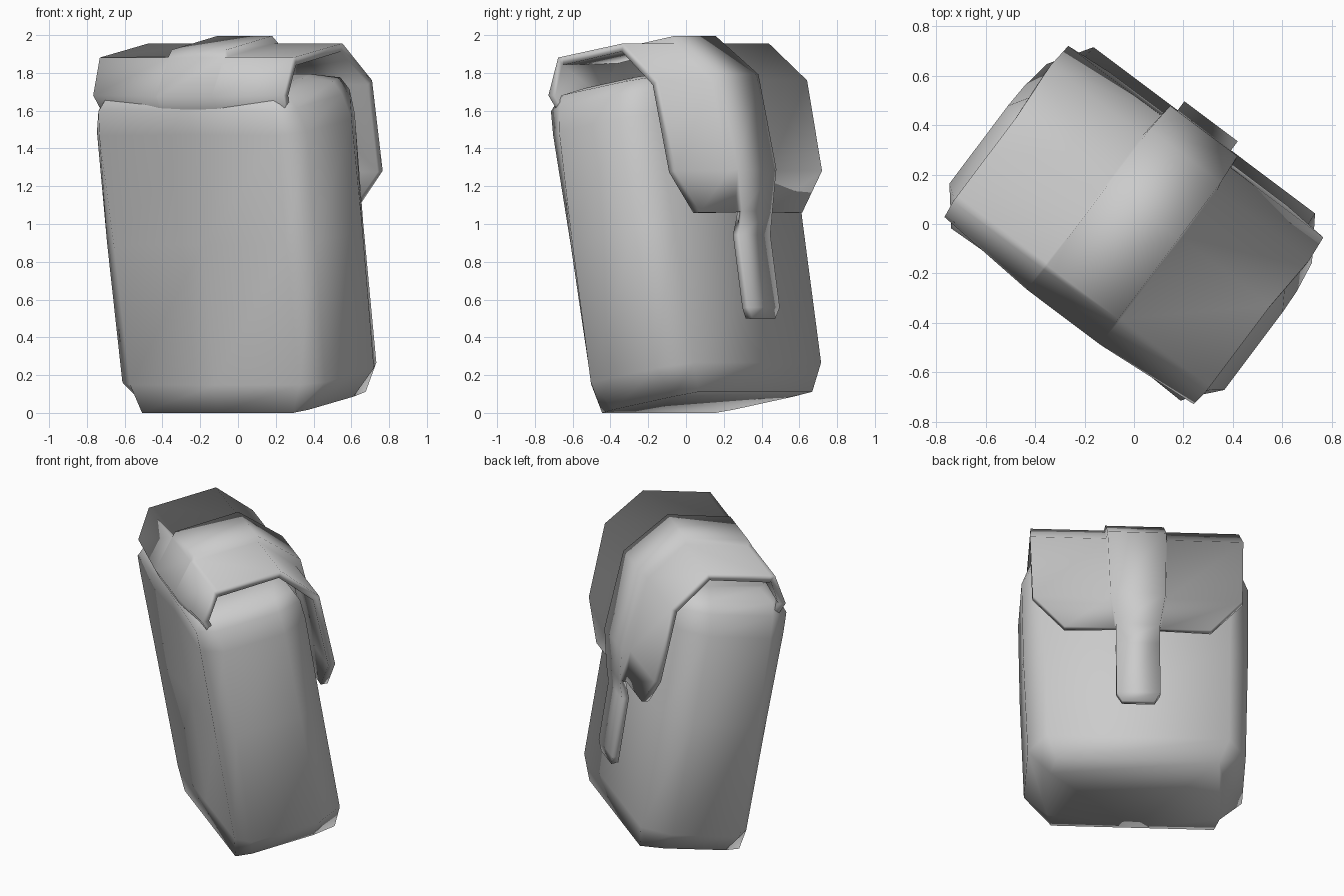
import bpy, bmesh, math
from mathutils import Matrix

cube = bpy.data.objects.get("Cube")
if cube:
    bpy.data.objects.remove(cube, do_unlink=True)

# Single cloth colour
cloth = bpy.data.materials.new("grey_cloth")
cloth.use_nodes = True
GREY = (0.6, 0.6, 0.6, 1)
cloth.diffuse_color = GREY
cloth.node_tree.nodes["Principled BSDF"].inputs["Base Color"].default_value = GREY

# The bag is turned and leans back, resting on its rear bottom edge
PLACE = (Matrix.Rotation(math.radians(-36.9), 4, 'Z')
         @ Matrix.Translation((0, -0.18, 0))
         @ Matrix.Rotation(math.radians(9.9), 4, 'X'))


def finish(bm, name):
    """Turn a bmesh into a placed, smooth shaded object."""
    for f in bm.faces:
        f.smooth = True
    bm.transform(PLACE)
    mesh = bpy.data.meshes.new(name)
    bm.to_mesh(mesh)
    bm.free()
    mesh.materials.append(cloth)
    obj = bpy.data.objects.new(name, mesh)
    bpy.context.collection.objects.link(obj)
    return obj


def build_body(rings):
    """Sections: height, corner width, side width, four depths, back hollow."""
    bm = bmesh.new()
    loops = []
    for w, corner, side, back, back_side, front_side, front, hollow in rings:
        half = [(corner, back), (side, back_side), (side, front_side), (corner, front)]
        pts = half + [(-u, v) for u, v in reversed(half)] + [(0, back + hollow)]
        loops.append([bm.verts.new((u, v, w)) for u, v in pts])
    for a, b in zip(loops, loops[1:]):
        for i in range(len(a)):
            j = (i + 1) % len(a)
            bm.faces.new((a[i], a[j], b[j], b[i]))
    bm.faces.new(loops[0])
    bm.faces.new(loops[-1])
    bmesh.ops.recalc_face_normals(bm, faces=bm.faces)
    return finish(bm, "bag_body")


def build_flap(rows, tongue):
    """Flap sheet with a raised strap down the middle that runs on as a tongue."""
    bm = bmesh.new()
    grid = []
    for end_u, end_v, v, w, lift_v, lift_w, strap_u in rows:
        half = [(end_u, end_v, w), (strap_u + 0.008, v, w),
                (strap_u, v + lift_v, w + lift_w)]
        pts = [(-u, d, h) for u, d, h in half] + half[::-1]
        grid.append([bm.verts.new(p) for p in pts])
    for a, b in zip(grid, grid[1:]):
        for i in range(5):
            bm.faces.new((a[i], a[i + 1], b[i + 1], b[i]))
    left, right = grid[-1][2], grid[-1][3]
    for u, v, w in tongue:
        l, r = bm.verts.new((-u, v, w)), bm.verts.new((u, v, w))
        bm.faces.new((left, right, r, l))
        left, right = l, r
    obj = finish(bm, "flap_and_strap")
    solid = obj.modifiers.new("thickness", 'SOLIDIFY')
    solid.thickness = 0.045
    solid.offset = -1
    return obj


# Main pouch
build_body([
    (0.00, 0.50, 0.53, 0.00, 0.10, 0.50, 0.65, 0.00),
    (0.15, 0.56, 0.67, 0.00, 0.08, 0.52, 0.69, 0.00),
    (0.90, 0.57, 0.69, 0.00, 0.10, 0.52, 0.69, 0.03),
    (1.49, 0.59, 0.695, 0.00, 0.12, 0.52, 0.69, 0.03),
    (1.62, 0.58, 0.65, 0.00, 0.11, 0.52, 0.68, 0.02),
    (1.69, 0.55, 0.60, 0.05, 0.11, 0.52, 0.65, 0.00),
    (1.72, 0.40, 0.45, 0.10, 0.15, 0.48, 0.58, 0.00),
])

# Cover folded over the top, tucked into the back, with its closing strap
build_flap([
    (0.58, 0.10, 0.06, 1.50, 0, 0, 0.18),
    (0.63, 0.035, 0.00, 1.70, 0, 0, 0.18),
    (0.64, 0.14, 0.14, 1.885, 0, 0, 0.18),
    (0.64, 0.168, 0.168, 1.885, 0, 0.037, 0.18),
    (0.64, 0.58, 0.58, 1.885, 0, 0.04, 0.18),
    (0.655, 0.785, 0.785, 1.65, 0.04, 0.025, 0.18),
    (0.645, 0.808, 0.808, 1.16, 0.055, 0, 0.17),
    (0.45, 0.785, 0.785, 0.94, 0.04, 0, 0.135),
], [(0.135, 0.79, 0.82), (0.135, 0.785, 0.43), (0.10, 0.77, 0.37)])
